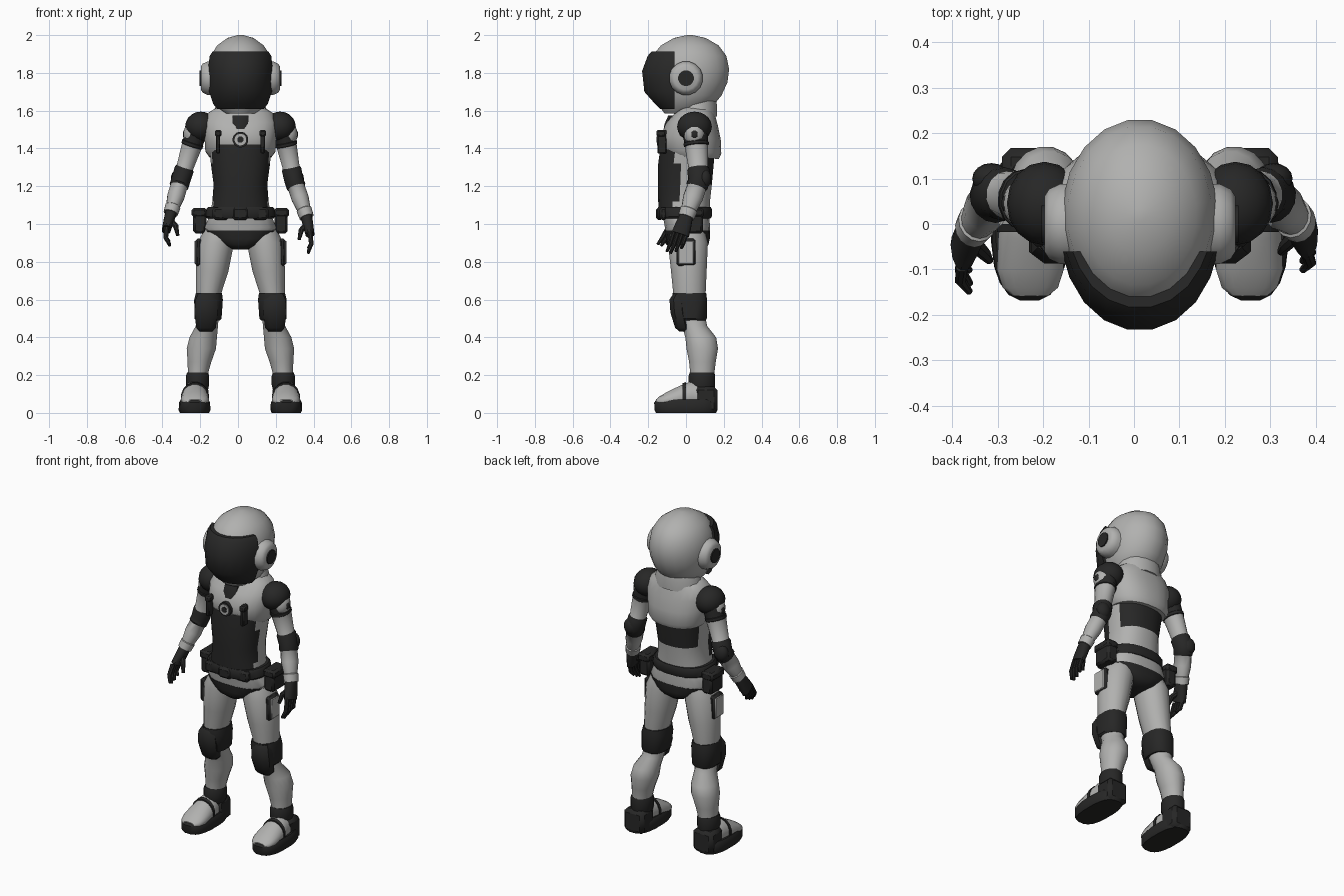
import bpy, bmesh, math
from mathutils import Vector

if "Cube" in bpy.data.objects:
    bpy.data.objects.remove(bpy.data.objects["Cube"], do_unlink=True)

CENTRE = 0.013  # the body's mirror plane
LIGHT, DARK, VISOR = range(3)
X, Y, Z = Vector((1, 0, 0)), Vector((0, 1, 0)), Vector((0, 0, 1))


def material(name, value):
    mat = bpy.data.materials.new(name)
    mat.use_nodes = True
    colour = (value, value, value * 0.98, 1)
    mat.diffuse_color = colour
    node = mat.node_tree.nodes["Principled BSDF"]
    node.inputs["Base Color"].default_value = colour
    node.inputs["Roughness"].default_value = 0.7
    return mat


MATERIALS = [material("light grey suit", 0.44), material("dark grey padding", 0.02),
             material("visor black", 0.022)]
parts = []


def finish(name, bm, mat=None):
    bmesh.ops.recalc_face_normals(bm, faces=bm.faces)
    if mat is not None:
        for face in bm.faces:
            face.material_index = mat
    mesh = bpy.data.meshes.new(name)
    bm.to_mesh(mesh)
    bm.free()
    for m in MATERIALS:
        mesh.materials.append(m)
    obj = bpy.data.objects.new(name, mesh)
    obj.location.x = CENTRE
    bpy.context.collection.objects.link(obj)
    parts.append(obj)
    return obj


def loft(name, sections, mat=LIGHT, axes=(X, Y), sides=16, power=1.0, rule=None, clamp_y=None):
    """Skin rings (centre, radius_a, radius_b); axes=None turns the rings along the path.
    mat is one index or one per segment; rule maps a face centre to an index."""
    bm = bmesh.new()
    points = [Vector(s[0]) for s in sections]
    rings = []
    for i, (_, ra, rb) in enumerate(sections):
        if axes:
            u, v = axes
        else:
            d = (points[min(i + 1, len(points) - 1)] - points[max(i - 1, 0)]).normalized()
            u = Y.cross(d).normalized()
            v = d.cross(u)
        ring = []
        for k in range(sides):
            a = math.tau * (k + 0.5) / sides
            c, s = math.cos(a), math.sin(a)
            p = (points[i] + u * ra * math.copysign(abs(c) ** power, c)
                 + v * rb * math.copysign(abs(s) ** power, s))
            if clamp_y is not None:
                p.y = min(p.y, clamp_y)
            ring.append(bm.verts.new(p))
        rings.append(ring)
    for i in range(len(rings) - 1):
        for k in range(sides):
            n = (k + 1) % sides
            f = bm.faces.new((rings[i][k], rings[i][n], rings[i + 1][n], rings[i + 1][k]))
            f.material_index = mat[i] if isinstance(mat, list) else mat
            if rule:
                f.material_index = rule(f.calc_center_median())
    for ring, end in ((rings[0], 0), (rings[-1], -1)):
        bm.faces.new(ring).material_index = mat[end] if isinstance(mat, list) else mat
    return finish(name, bm)


def stack(name, rows, x=0, **options):
    """Loft of level rings given as (z, y, radius_x, radius_y)."""
    return loft(name, [((x, y, z), rx, ry) for z, y, rx, ry in rows], **options)


def box(name, centre, size, mat=DARK, bevel=0.012):
    bm = bmesh.new()
    bmesh.ops.create_cube(bm, size=1)
    for v in bm.verts:
        v.co = Vector(centre) + Vector(a * b for a, b in zip(v.co, size))
    bmesh.ops.bevel(bm, geom=bm.edges[:], offset=bevel, segments=1, affect='EDGES')
    return finish(name, bm, mat)


def ball(name, centre, radii, mat):
    bm = bmesh.new()
    bmesh.ops.create_uvsphere(bm, u_segments=16, v_segments=10, radius=1)
    for v in bm.verts:
        v.co = Vector(centre) + Vector(a * b for a, b in zip(v.co, radii))
    return finish(name, bm, mat)


# Helmet, visor and collar
stack("helmet", [(1.585, -.03, .08, .085), (1.62, 0, .125, .14), (1.68, .01, .155, .18),
                 (1.75, .015, .17, .207), (1.82, .018, .173, .213), (1.89, .018, .16, .198),
                 (1.945, .02, .125, .155), (1.985, .02, .07, .085), (2, .02, .015, .015)], sides=20)
stack("visor", [(1.61, -.03, .125, .11), (1.635, -.02, .146, .145), (1.7, -.02, .168, .203),
                (1.81, -.02, .174, .215), (1.89, -.02, .165, .185), (1.912, -.02, .15, .165)],
      mat=VISOR, sides=20, clamp_y=-.06)
stack("collar", [(1.54, .045, .15, .125), (1.6, .05, .14, .12), (1.635, .052, .128, .112),
                 (1.64, .052, .1, .09)], axes=(X, Vector((0, .97, .24))))
stack("throat_tab", [(1.5, -.09, .03, .03), (1.53, -.085, .045, .03), (1.575, -.065, .045, .03)],
      mat=DARK, sides=8, power=.6)


# Torso: padded front and lower back, light flanks
def torso_colour(p):
    front = p.y < -.03 and abs(p.x) < .15
    return DARK if front or (p.y > .06 and 1.21 < p.z) else LIGHT


stack("torso", [(1.03, -.01, .165, .135), (1.12, -.01, .15, .138), (1.21, -.005, .143, .143),
                (1.32, 0, .158, .148), (1.42, .01, .165, .145)],
      sides=24, power=.85, rule=torso_colour)
loft("chest_shell", [((0, .035, 1.355), .165, .14), ((0, .03, 1.385), .187, .158),
                     ((0, .025, 1.46), .192, .16), ((0, .035, 1.53), .2, .135),
                     ((0, .05, 1.585), .175, .105), ((0, .055, 1.62), .12, .09)],
     sides=24, power=.85, axes=(X, Vector((0, 1, -.08))))
for r, y, mat in ((.042, -.148, DARK), (.031, -.153, LIGHT), (.017, -.157, DARK)):
    loft("chest_dial", [((0, -.1, 1.447), r, r), ((0, y, 1.447), r, r)], mat, axes=(X, Z))

# Belt and pelvis
stack("belt", [(1.03, -.008, .178, .14), (1.04, -.008, .186, .146), (1.08, -.008, .182, .146),
               (1.09, -.008, .172, .14)], mat=DARK, sides=20, power=.85)
for x in (-.105, 0, .105):
    box("belt_buckle", (x, -.14 + abs(x) * .2, 1.055), (.085, .04, .065))
pelvis = [(1.045, 0, .165, .125), (.98, .008, .192, .12), (.935, .01, .165, .117),
          (.905, .01, .11, .11), (.88, .01, .04, .08)]
stack("pelvis", pelvis, sides=20, power=.75)
stack("hip_trim", [(z - .014, y, rx, ry) for z, y, rx, ry in pelvis[1:]],
      mat=DARK, sides=20, power=.75)

# Paired parts of the head, trunk and legs
for s, side in ((1, "left_"), (-1, "right_")):
    ear = [((s * x, 0, 1.772), r, r) for x, r in ((.13, .09), (.175, .09), (.2, .078), (.21, .062))]
    loft(side + "ear_cup", ear, axes=(Y, Z))
    loft(side + "ear_disc", [((s * x, 0, 1.772), .042, .042) for x in (.2, .217)], DARK, (Y, Z))
    box(side + "chest_strap", (s * .118, -.127, 1.435), (.022, .05, .125), bevel=.006)
    box(side + "strap_clip", (s * .118, -.132, 1.48), (.036, .05, .035), bevel=.008)
    box(side + "belt_pouch", (s * .215, .03, 1.015), (.07, .12, .13))
    box(side + "pouch_flap", (s * .218, .03, 1.06), (.08, .13, .05))
    box(side + "thigh_pocket", (s * .222, 0, .85), (.036, .1, .145))
    box(side + "thigh_plate", (s * .24, 0, .85), (.008, .08, .122), LIGHT, .003)

    # Leg rings follow a line that leans outward: (z, x, y, radius_x, radius_y)
    rows = [(.97, .11, .01, .085, .09), (.9, .13, .01, .098, .108), (.75, .15, .015, .088, .096),
            (.64, .168, .018, .07, .088), (.55, .172, .018, .062, .078), (.46, .178, .045, .06, .068),
            (.4, .197, .078, .074, .083), (.34, .207, .086, .079, .085), (.27, .217, .087, .064, .072),
            (.2, .226, .086, .053, .064), (.1, .228, .085, .053, .064)]
    loft(side + "leg", [((s * x, y, z), rx, ry) for z, x, y, rx, ry in rows])
    band = [(.49, .172, .026, .064, .08), (.5, .172, .024, .073, .088),
            (.6, .169, .018, .077, .095), (.635, .167, .018, .07, .09)]
    loft(side + "knee_band", [((s * x, y, z), rx, ry) for z, x, y, rx, ry in band], DARK, power=.8)
    pad = [(.43, -.005, .035, .03), (.45, -.02, .055, .04), (.53, -.04, .066, .045),
           (.6, -.045, .06, .045), (.63, -.035, .045, .035)]
    stack(side + "knee_pad", pad, x=s * .182, mat=DARK, sides=8, power=.8)

    # Boot
    stack(side + "boot_sole", [(0, 0, .078, .16), (.015, 0, .085, .168), (.055, -.002, .083, .168),
                               (.07, 0, .074, .158)], x=s * .243, mat=DARK, sides=20, power=.75)
    upper = [(.12, .08, .055, .06), (.03, .09, .066, .08), (-.03, .08, .072, .066),
             (-.1, .068, .075, .044), (-.14, .062, .062, .026), (-.158, .06, .04, .012)]
    loft(side + "boot_upper", [((s * .241, y, z), rx, rz) for y, z, rx, rz in upper], axes=(X, Z))
    strap = [(.0, .086, .073, .079), (-.018, .083, .075, .076)]
    loft(side + "boot_strap", [((s * .241, y, z), rx, rz) for y, z, rx, rz in strap], DARK, (X, Z))
    box(side + "boot_heel", (s * .236, .105, .07), (.135, .125, .14), bevel=.02)
    stack(side + "ankle_cuff", [(.12, .085, .056, .066), (.15, .083, .063, .073),
                                (.195, .084, .063, .072), (.215, .085, .056, .066)],
          x=s * .227, mat=DARK)

# Arms hang in a slightly different pose on each side
POSES = (("left_", 1, (.282, .07, 1.235), (.349, .002, 1.04), (.368, -.03, .945), (.366, -.07, .845)),
         ("right_", -1, (-.315, .07, 1.235), (-.368, -.01, 1.06), (-.392, -.06, .97), (-.382, -.12, .885)))
for side, s, *joints in POSES:
    elbow, wrist, knuckle, tip = map(Vector, joints)
    shoulder = Vector((s * .22, .045, 1.53))
    ball(side + "shoulder", (s * .21, .045, 1.515), (.083, .092, .08), DARK)
    ball(side + "shoulder_pad", (s * .252, .045, 1.475), (.05, .056, .065), LIGHT)
    ball(side + "shoulder_stud", (s * .296, .045, 1.475), (.009, .018, .022), DARK)
    arm = [(shoulder.lerp(elbow, t), r, r * 1.12) for t, r in
           ((0, .062), (.33, .056), (.34, .06), (.39, .059), (.4, .055), (.78, .046),
            (.82, .053), (1, .052))]
    arm += [(elbow.lerp(wrist, t), r, r * 1.12) for t, r in
            ((.18, .052), (.22, .046), (.5, .047), (.8, .037), (.82, .042), (1.02, .039))]
    loft(side + "arm", arm, [DARK, DARK, DARK, DARK] + [LIGHT] + [DARK] * 4 + [LIGHT] * 4,
         axes=None, sides=14)
    ball(side + "elbow_pad", elbow + Vector((s * .012, .03, .005)), (.042, .034, .05), DARK)

    # Glove with four fingers and a thumb
    loft(side + "palm", [(wrist, .031, .036), (wrist.lerp(knuckle, .5), .028, .044),
                         (knuckle, .024, .048)], DARK, axes=None, sides=12, power=.8)
    for i, name in enumerate(("index", "middle", "ring", "little")):
        spread = Vector((0, (i - 1.5) * .023, 0))
        reach = .85 + .15 * math.sin(i * 1.2 + .4)
        middle = knuckle.lerp(tip, .5) + Vector((s * .008, 0, 0)) + spread
        end = knuckle.lerp(tip, reach) + spread - Vector((s * .008, 0, 0))
        loft(side + name + "_finger", [(knuckle + spread + Z * .012, .014, .013), (middle, .013, .012),
                                       (end, .008, .008)], DARK, axes=None, sides=8)
    thumb = wrist.lerp(knuckle, .4)
    loft(side + "thumb", [(thumb, .02, .02), (thumb + Vector((-s * .035, -.035, -.035)), .015, .015),
                          (thumb + Vector((-s * .046, -.05, -.085)), .009, .009)],
         DARK, axes=None, sides=8)

# Smooth shading that keeps hard edges
bpy.ops.object.select_all(action='DESELECT')
for obj in parts:
    obj.select_set(True)
bpy.context.view_layer.objects.active = parts[0]
bpy.ops.object.shade_smooth_by_angle(angle=math.radians(40))
